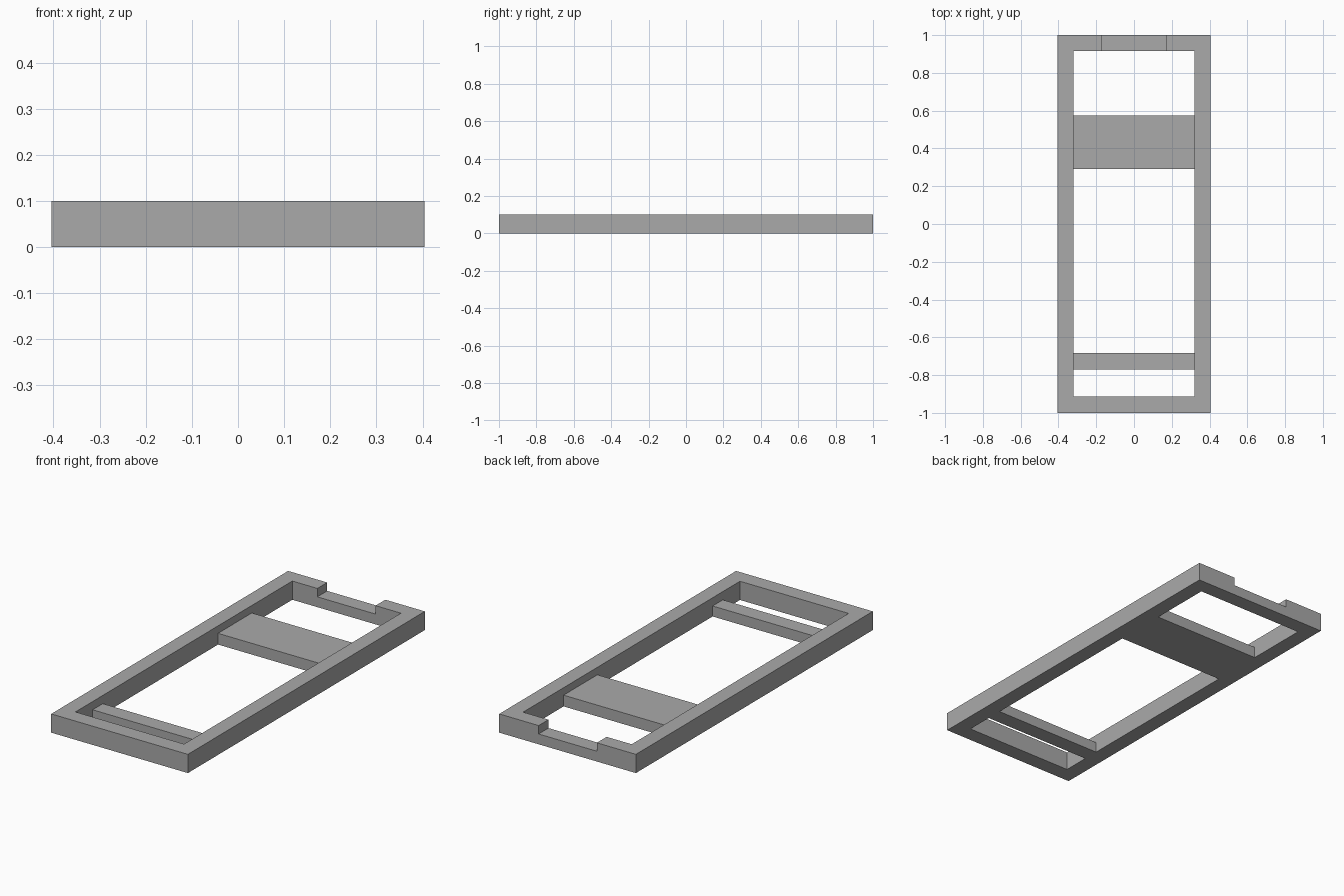
import bpy

cube = bpy.data.objects.get("Cube")
if cube:
    bpy.data.objects.remove(cube, do_unlink=True)

grey = bpy.data.materials.new("plain grey")
grey.use_nodes = True
colour = (0.4, 0.4, 0.4, 1)
grey.diffuse_color = colour
grey.node_tree.nodes["Principled BSDF"].inputs["Base Color"].default_value = colour


def box(name, x, y, z):
    """Box spanning the given (low, high) ranges."""
    spans = (x, y, z)
    bpy.ops.mesh.primitive_cube_add(size=1, location=[(a + b) / 2 for a, b in spans])
    obj = bpy.context.object
    obj.name = name
    obj.scale = [b - a for a, b in spans]
    bpy.ops.object.transform_apply(location=True, rotation=False, scale=True)
    obj.data.materials.append(grey)
    return obj


def cut(target, cutter):
    """Subtract the cutter, then remove it."""
    mod = target.modifiers.new("cut", "BOOLEAN")
    mod.operation = "DIFFERENCE"
    mod.solver = "EXACT"
    mod.object = cutter
    bpy.context.view_layer.objects.active = target
    bpy.ops.object.modifier_apply(modifier=mod.name)
    bpy.data.objects.remove(cutter, do_unlink=True)


half_w, inner_w, height = 0.404, 0.321, 0.1
inner = (-inner_w, inner_w)

# Rectangular frame with an open middle and a notch in the rear rail
frame = box("frame", (-half_w, half_w), (-1, 1), (0, height))
cut(frame, box("opening_cutter", inner, (-0.914, 0.917), (-0.1, 0.2)))
cut(frame, box("notch_cutter", (-0.173, 0.171), (0.8, 1.1), (0.055, 0.2)))

# Lower cross members, flush with the underside
box("wide_cross_plate", inner, (0.29, 0.575), (0, 0.06))
box("narrow_cross_bar", inner, (-0.769, -0.683), (0, 0.056))
